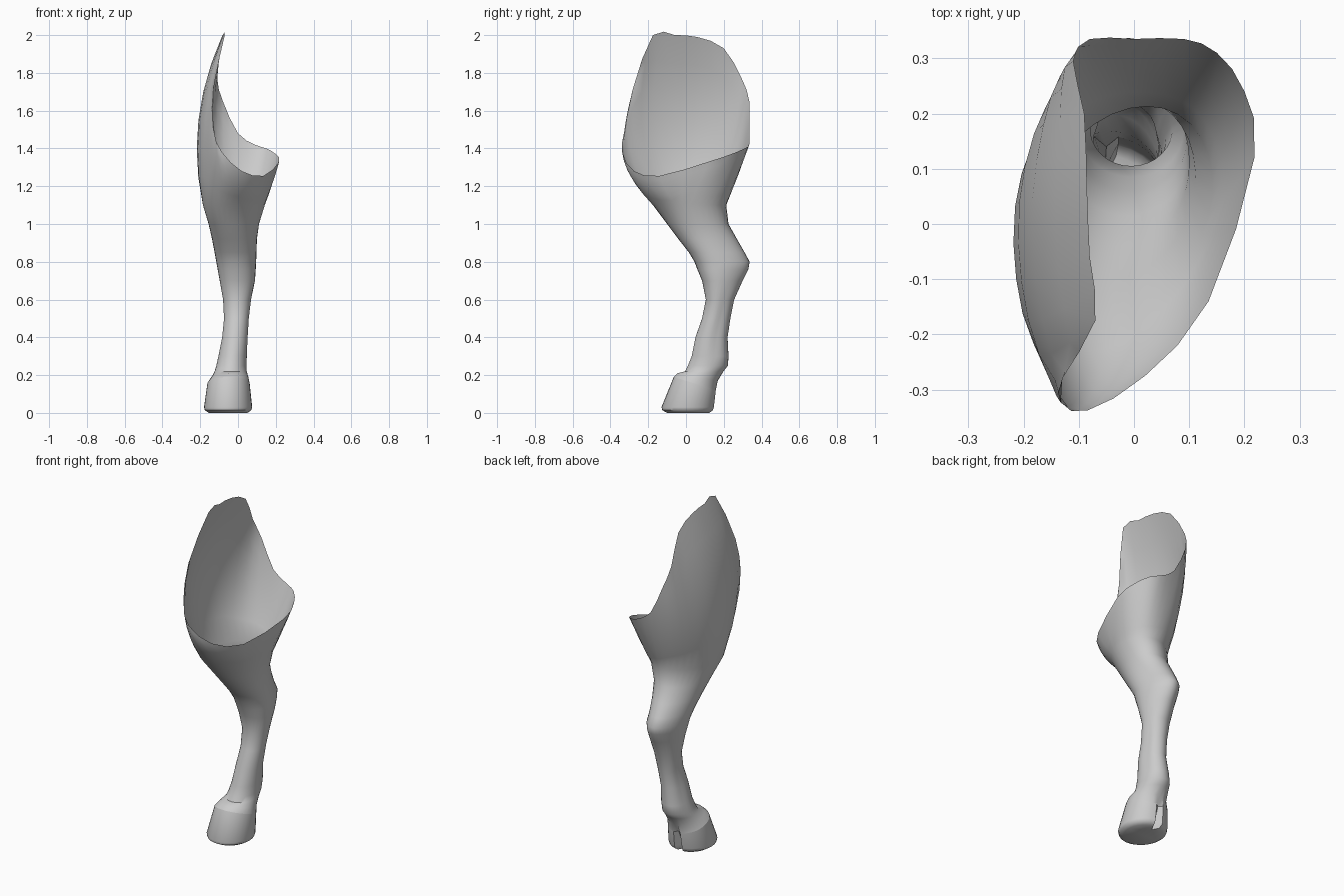
import bpy
import bmesh
from math import cos, sin, pi, exp, radians
from mathutils import Vector

cube = bpy.data.objects.get("Cube")
if cube:
    bpy.data.objects.remove(cube, do_unlink=True)

SIDES = 32
ANGLES = [2 * pi * i / SIDES for i in range(SIDES)]
HEEL = SIDES // 4

grey = bpy.data.materials.new("plain grey")
grey.use_nodes = True
grey.diffuse_color = (0.6, 0.6, 0.6, 1)
grey.node_tree.nodes["Principled BSDF"].inputs["Base Color"].default_value = (0.6, 0.6, 0.6, 1)


def ring(z, left, right, front, back, taper=0.0, pinch=0.0, slope=0.0, cleft=0.0, skew=0.0):
    """Oval section; taper narrows the back, pinch grooves the sides, slope
    lowers the back, cleft notches the heel and skew leans the oval sideways."""
    points = []
    for i, a in enumerate(ANGLES):
        c, s = cos(a), sin(a)
        width = (right - left) / 2 * (1 - taper * s)
        width *= 1 - pinch * exp(-((s - 0.3) / 0.3) ** 2)
        x = (left + right) / 2 + width * c + skew * s
        y = (front + back) / 2 + (back - front) / 2 * s
        if i == HEEL:
            y -= cleft
        points.append(Vector((x, y, z - slope * s)))
    return points


def smooth_loop(points):
    """Closed curve through the points, with one extra point in each gap."""
    result = []
    n = len(points)
    for i in range(n):
        a, b, c, d = (Vector(points[(i + k) % n]) for k in (-1, 0, 1, 2))
        result += [b, (9 * (b + c) - a - d) / 16]
    return result


def loft(name, rings, cap_bottom=False):
    """Skin a stack of rings, listed from the bottom up."""
    bm = bmesh.new()
    loops = [[bm.verts.new(p) for p in r] for r in rings]
    for low, high in zip(loops, loops[1:]):
        for i in range(SIDES):
            j = (i + 1) % SIDES
            bm.faces.new((low[i], low[j], high[j], high[i]))
    if cap_bottom:
        bm.faces.new(loops[0][::-1])
    mesh = bpy.data.meshes.new(name)
    bm.to_mesh(mesh)
    bm.free()
    mesh.materials.append(grey)
    obj = bpy.data.objects.new(name, mesh)
    bpy.context.collection.objects.link(obj)
    bpy.ops.object.select_all(action="DESELECT")
    obj.select_set(True)
    bpy.context.view_layer.objects.active = obj
    bpy.ops.object.shade_smooth_by_angle(angle=radians(40))


# Hoof: sole, flared wall and sloping coronet
coronet = ring(0.155, -0.162, 0.062, -0.065, 0.16, slope=0.035, cleft=0.02)
hoof = [
    ring(0.0, -0.155, 0.05, -0.1, 0.125, cleft=0.04),
    ring(0.014, -0.176, 0.07, -0.125, 0.145, cleft=0.05),
    ring(0.03, -0.18, 0.075, -0.13, 0.15, cleft=0.05),
    coronet,
]
loft("hoof", hoof, cap_bottom=True)

# Lower leg: pastern, fetlock, cannon, hock and gaskin
leg = [
    coronet,
    ring(0.19, -0.14, 0.055, -0.045, 0.168, slope=0.02),
    ring(0.22, -0.124, 0.046, -0.005, 0.198),
    ring(0.25, -0.115, 0.045, 0.01, 0.222),
    ring(0.3, -0.105, 0.048, 0.03, 0.225, 0, 0.05),
    ring(0.4, -0.085, 0.052, 0.05, 0.22, 0.05, 0.1),
    ring(0.5, -0.075, 0.058, 0.085, 0.235, 0.05, 0.1),
    ring(0.6, -0.08, 0.07, 0.105, 0.255, 0.05, 0.05),
    ring(0.7, -0.095, 0.088, 0.085, 0.3, 0.2),
    ring(0.76, -0.106, 0.092, 0.06, 0.33, 0.2),
    ring(0.8, -0.113, 0.094, 0.045, 0.337, 0.2),
    ring(0.85, -0.122, 0.096, 0.015, 0.31, 0.2),
    ring(0.92, -0.135, 0.1, -0.04, 0.27, 0.12, skew=0.01),
    ring(1.0, -0.152, 0.11, -0.1, 0.225, 0.05, skew=0.025),
    ring(1.1, -0.18, 0.136, -0.175, 0.213, skew=0.045),
]

# Open thigh rim, from the inner side round the back to the front
rim = smooth_loop([
    (0.218, 0.12, 1.33), (0.2, 0.24, 1.37), (0.15, 0.31, 1.4), (0.09, 0.335, 1.42),
    (0, 0.335, 1.48), (-0.08, 0.335, 1.65), (-0.11, 0.295, 1.77), (-0.09, 0.2, 1.93),
    (-0.085, 0.06, 1.99), (-0.08, -0.06, 2), (-0.07, -0.175, 2), (-0.13, -0.28, 1.72),
    (-0.13, -0.325, 1.5), (-0.085, -0.338, 1.38), (0.02, -0.275, 1.28), (0.135, -0.14, 1.255),
])

# Thigh: rise from the gaskin to the rim, bulging where the wall is tall
base = leg[-1]
STEPS = 6
for step in range(1, STEPS + 1):
    t = step / STEPS
    row = []
    for a, low, high in zip(ANGLES, base, rim):
        rise = high.z - low.z
        arch = 4 * t * (1 - t)
        push = 0.095 * rise ** 2
        push_y = 0.7 * push if sin(a) > 0 else 0.14 * rise
        bulge = Vector((push * cos(a), push_y * sin(a), 0))
        row.append(low.lerp(high, t) + arch * bulge)
    leg.append(row)
loft("leg", leg)
